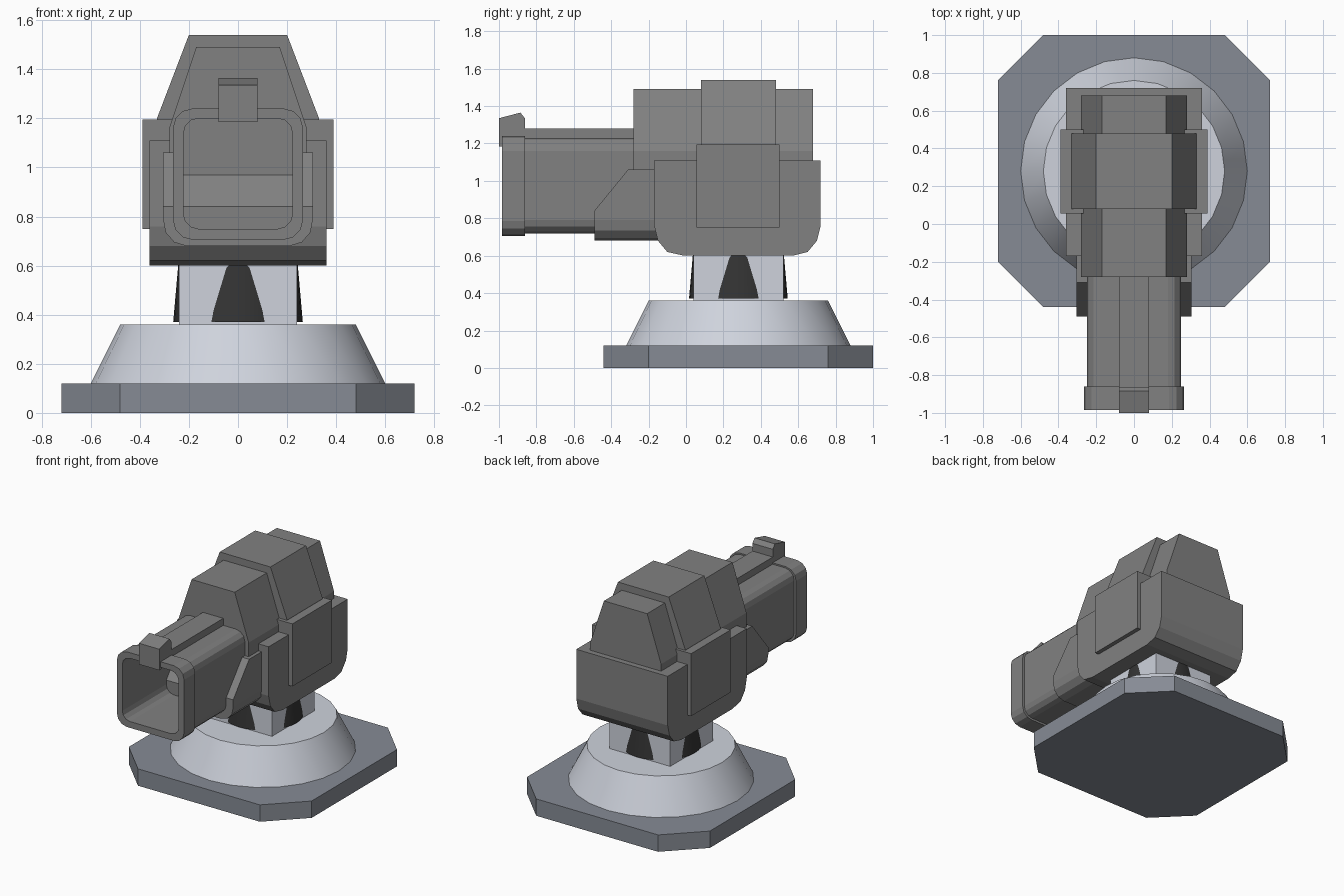
import bpy, bmesh, math
from mathutils import Vector

if "Cube" in bpy.data.objects:
    bpy.data.objects.remove(bpy.data.objects["Cube"])


def material(name, rgb):
    m = bpy.data.materials.new(name)
    m.diffuse_color = (*rgb, 1)
    m.use_nodes = True
    m.node_tree.nodes["Principled BSDF"].inputs["Base Color"].default_value = m.diffuse_color
    return m


GUN = material("gunmetal", (0.22, 0.22, 0.22))
PLATE = material("plate_grey", (0.24, 0.26, 0.30))
PALE = material("pale_grey", (0.62, 0.65, 0.72))
DARK = material("dark", (0.035, 0.035, 0.035))


def finish(bm, name, mat):
    bmesh.ops.recalc_face_normals(bm, faces=bm.faces)
    me = bpy.data.meshes.new(name)
    bm.to_mesh(me)
    bm.free()
    me.materials.append(mat)
    ob = bpy.data.objects.new(name, me)
    bpy.context.collection.objects.link(ob)
    return ob


def prism(name, pts, axis, a, b, mat=GUN):
    """Extrude a 2D profile along an axis (x: y,z  y: x,z  z: x,y)."""
    place = {"x": lambda u, v: (a, u, v), "y": lambda u, v: (u, a, v),
             "z": lambda u, v: (u, v, a)}[axis]
    bm = bmesh.new()
    face = bm.faces.new([bm.verts.new(place(u, v)) for u, v in pts])
    ext = bmesh.ops.extrude_face_region(bm, geom=[face])["geom"]
    move = Vector([b - a if axis == k else 0 for k in "xyz"])
    bmesh.ops.translate(bm, vec=move, verts=[e for e in ext if isinstance(e, bmesh.types.BMVert)])
    return finish(bm, name, mat)


def rect(u0, u1, v0, v1):
    return [(u0, v0), (u1, v0), (u1, v1), (u0, v1)]


def rounded(hw, z0, z1, r, seg=3):
    """Rounded rectangle centred on x = 0."""
    pts = []
    for i, (x, z) in enumerate([(hw - r, z1 - r), (r - hw, z1 - r), (r - hw, z0 + r), (hw - r, z0 + r)]):
        for k in range(seg + 1):
            t = math.pi / 2 * (i + k / seg)
            pts.append((x + r * math.cos(t), z + r * math.sin(t)))
    return pts


def mirrored(half):
    return half + [(-x, z) for x, z in reversed(half)]


def cone(name, r1, r2, z0, z1, seg, mat):
    bpy.ops.mesh.primitive_cone_add(vertices=seg, radius1=r1, radius2=r2, depth=z1 - z0,
                                    location=(0, 0.28, (z0 + z1) / 2))
    ob = bpy.context.object
    ob.name = name
    ob.data.materials.append(mat)
    bpy.ops.object.shade_smooth_by_angle(angle=math.radians(30))


# Base: cut-corner plate, tapered pedestal, square neck with a cone bulging through it
prism("base_plate", [(0.48, -0.44), (0.72, -0.20), (0.72, 0.76), (0.48, 1.0), (-0.48, 1.0),
                     (-0.72, 0.76), (-0.72, -0.20), (-0.48, -0.44)], "z", 0, 0.12, PLATE)
cone("pedestal", 0.60, 0.48, 0.12, 0.36, 24, PALE)
prism("neck", rect(-0.24, 0.24, 0.04, 0.52), "z", 0.355, 0.65, PALE)
cone("neck_cone", 0.264, 0.242, 0.37, 0.62, 32, DARK)

# Housing with rounded lower edges, and the thick side plates
prism("housing", [(-0.17, 1.11), (-0.17, 0.76), (-0.15, 0.68), (-0.10, 0.62), (-0.01, 0.60),
                  (0.57, 0.60), (0.65, 0.62), (0.70, 0.68), (0.72, 0.76), (0.72, 1.11)], "x", -0.36, 0.36)
prism("side_plates", rect(0.055, 0.50, 0.75, 1.195), "x", -0.39, 0.39)

# Sloped upper covers
prism("upper_cover", mirrored([(0.28, 0.80), (0.28, 1.16), (0.17, 1.49)]), "y", -0.28, 0.68)
prism("upper_band", mirrored([(0.33, 0.90), (0.33, 1.20), (0.20, 1.54)]), "y", 0.08, 0.48)

# Barrel cradle: round-bottomed block with a slanted front
bm = bmesh.new()
cradle = prism("barrel_cradle", mirrored([(0.21, 0.68), (0.26, 0.695), (0.295, 0.735), (0.305, 0.79),
                                          (0.305, 1.06)]), "y", -0.49, -0.10)
bm.from_mesh(cradle.data)
cut = bmesh.ops.bisect_plane(bm, geom=bm.verts[:] + bm.edges[:] + bm.faces[:], plane_co=(0, -0.49, 0.84),
                             plane_no=(0, -0.22, 0.18), clear_outer=True)["geom_cut"]
bmesh.ops.holes_fill(bm, edges=[e for e in cut if isinstance(e, bmesh.types.BMEdge)])
bmesh.ops.recalc_face_normals(bm, faces=bm.faces)
bm.to_mesh(cradle.data)
bm.free()

# Hollow barrel and muzzle collar, with one shared bore
barrel = prism("barrel", rounded(0.25, 0.72, 1.23, 0.07), "y", -0.90, -0.20)
collar = prism("muzzle_collar", rounded(0.265, 0.705, 1.24, 0.08), "y", -0.985, -0.86)
bore = prism("bore_cutter", rounded(0.222, 0.75, 1.20, 0.06), "y", -1.2, -0.385)
bore.hide_render = True
bore.hide_set(True)
for ob in (barrel, collar):
    mod = ob.modifiers.new("bore", "BOOLEAN")
    mod.object = bore
    mod.operation = "DIFFERENCE"
    mod.solver = "EXACT"

# Top rail and front sight
prism("top_rail", rect(-0.08, 0.08, 1.21, 1.28), "y", -0.87, -0.20)
prism("front_sight", [(-1.0, 1.185), (-1.0, 1.335), (-0.885, 1.365), (-0.862, 1.335), (-0.862, 1.215),
                      (-0.985, 1.185)], "x", -0.08, 0.08)
